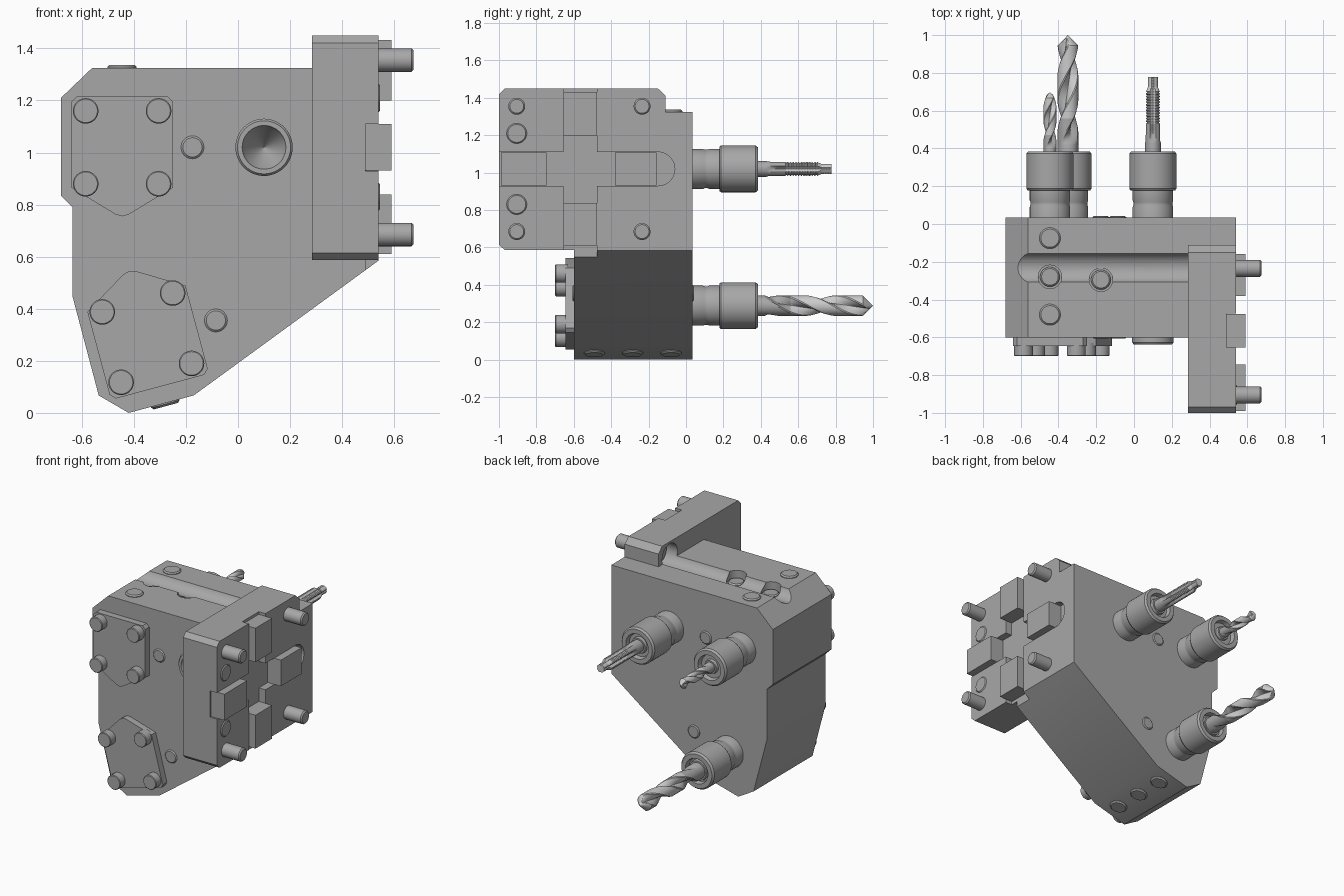
import bpy, bmesh
from math import sin, cos, pi, radians
from mathutils import Vector

if "Cube" in bpy.data.objects:
    bpy.data.objects.remove(bpy.data.objects["Cube"])


def material(name, v):
    m = bpy.data.materials.new(name)
    m.diffuse_color = (v, v, v, 1)
    m.use_nodes = True
    m.node_tree.nodes["Principled BSDF"].inputs["Base Color"].default_value = m.diffuse_color
    return m


DARK, BRIGHT = material("dark_steel", 0.39), material("bright_steel", 0.85)


def finish(name, bm):
    bmesh.ops.remove_doubles(bm, verts=bm.verts, dist=1e-5)
    bmesh.ops.recalc_face_normals(bm, faces=bm.faces)
    mesh = bpy.data.meshes.new(name)
    bm.to_mesh(mesh)
    bm.free()
    mesh.materials.append(DARK)
    ob = bpy.data.objects.new(name, mesh)
    bpy.context.collection.objects.link(ob)
    return ob


def prism(name, pts, axis, a, b):
    """Extrude a 2D outline along x (outline in y,z) or y (outline in x,z)."""
    bm = bmesh.new()
    place = (lambda p, d: (d, p[0], p[1])) if axis == 'x' else (lambda p, d: (p[0], d, p[1]))
    lo = [bm.verts.new(place(p, a)) for p in pts]
    hi = [bm.verts.new(place(p, b)) for p in pts]
    bm.faces.new(lo)
    bm.faces.new(hi)
    for i in range(len(pts)):
        j = (i + 1) % len(pts)
        bm.faces.new((lo[i], lo[j], hi[j], hi[i]))
    return finish(name, bm)


def box(name, x, y, z):
    return prism(name, [(y[0], z[0]), (y[1], z[0]), (y[1], z[1]), (y[0], z[1])], 'x', *x)


def skin(name, rings):
    """Bridge rings of points and cap both ends."""
    bm = bmesh.new()
    vs = [[bm.verts.new(p) for p in r] for r in rings]
    n = len(vs[0])
    for a, b in zip(vs, vs[1:]):
        for i in range(n):
            bm.faces.new((a[i], a[(i + 1) % n], b[(i + 1) % n], b[i]))
    bm.faces.new(vs[0])
    bm.faces.new(vs[-1])
    return finish(name, bm)


def lathe(name, profile, origin, direction, seg=48):
    """Revolve (radius, distance) pairs about a direction."""
    q = Vector(direction).to_track_quat('Z', 'Y')
    o = Vector(origin)
    return skin(name, [[o + q @ Vector((max(r, 2e-4) * cos(2 * pi * i / seg),
                                        max(r, 2e-4) * sin(2 * pi * i / seg), d))
                        for i in range(seg)] for r, d in profile])


def pin(name, r, a, b, origin, direction, c=0.008):
    return lathe(name, [(r, a), (r, b - c), (r - c, b)], origin, direction)


def rod(r, a, b, origin, direction):
    return lathe("cutter", [(r, a), (r, b)], origin, direction)


def boolean(ob, other, op='DIFFERENCE'):
    m = ob.modifiers.new("bool", 'BOOLEAN')
    m.operation, m.object, m.solver = op, other, 'EXACT'
    bpy.context.view_layer.objects.active = ob
    bpy.ops.object.modifier_apply(modifier=m.name)
    bpy.data.objects.remove(other)


X, Y, Z = (1, 0, 0), (0, 1, 0), (0, 0, 1)
FRONT = (0, -1, 0)

# Main housing with the mounting plate merged in
body = prism("housing", [(-0.56, 1.325), (0.54, 1.325), (0.54, 0.585), (-0.17, 0.067),
                         (-0.42, 0), (-0.535, 0.067), (-0.635, 0.445), (-0.635, 0.79),
                         (-0.68, 0.835), (-0.68, 1.21)], 'y', -0.6, 0.035)
plate = prism("plate", [(-1, 0.615), (-0.97, 0.587), (-0.11, 0.587), (-0.11, 1.412),
                        (-0.15, 1.45), (-0.97, 1.45), (-1, 1.42)], 'x', 0.285, 0.54)
boolean(body, plate, 'UNION')

# Cross-shaped key slots in the mounting face
boolean(body, box("cutter", (0.49, 0.7), (-0.655, -0.475), (0.4, 1.6)))
boolean(body, box("cutter", (0.49, 0.7), (-1.1, -0.15), (0.93, 1.11)))
boolean(body, rod(0.09, 0.49, 0.7, (0, -0.15, 1.02), X))

# Tool access groove on top, running into a counterbore in the plate
boolean(body, rod(0.082, -0.8, 0.42, (0, -0.232, 1.355), X))
# Spot faces in the groove and the front coolant bore
for x, y in ((-0.445, -0.28), (-0.175, -0.295)):
    boolean(body, rod(0.062, 1.265, 1.5, (x, y, 0), Z))
    pin("groove_plug", 0.052, 1.25, 1.282, (x, y, 0), Z)
boolean(body, rod(0.1, 0.5, 0.7, (0.1, 0, 1.02), FRONT))
for z in (0.83, 1.21):
    pin("face_plug", 0.058, 0.5, 0.546, (0, -0.905, z), X, 0.01)

# Locating keys
for z in ((0.61, 0.838), (1.2, 1.432)):
    box("vertical_key", (0.485, 0.59), (-0.654, -0.476), z)
for y in ((-0.99, -0.745), (-0.38, -0.158)):
    box("horizontal_key", (0.485, 0.59), y, (0.931, 1.109))

# Mounting bolts
for y in (-0.905, -0.235):
    for z in (0.685, 1.355):
        pin("mounting_bolt", 0.045, 0.4, 0.675, (0, y, z), X)
pin("mounting_bolt_head", 0.068, 0.36, 0.43, (0, -0.235, 1.355), X)

# Cover plates with screws: upright, and turned for the lower station
half = [(0.175, 0.195), (0.195, 0.175), (0.195, -0.155), (0.025, -0.258), (0, -0.265)]
outline = half + [(-x, z) for x, z in half[-2::-1]]
for cx, cz, turn in ((-0.445, 1.02, 0), (-0.35, 0.289, radians(195))):
    def spin(p):
        return (cx + p[0] * cos(turn) - p[1] * sin(turn),
                cz + p[0] * sin(turn) + p[1] * cos(turn))
    prism("cover_plate", [spin(p) for p in outline], 'y', -0.645, -0.59)
    for sx in (-0.14, 0.14):
        for sz in (-0.14, 0.14):
            x, z = spin((sx, sz))
            pin("cover_screw", 0.049, 0.63, 0.7, (x, 0, z), FRONT, 0.004)

# Coolant plugs on the top and on the sloped underside
for y in (-0.48, -0.075):
    pin("top_plug", 0.056, -0.03, 0.012, (-0.445, y, 1.325), Z)
for y in (-0.49, -0.285, -0.08):
    pin("underside_plug", 0.056, -0.03, 0.012, (-0.28, y, 0.0375), (0.2588, 0, -0.966))

# Dowels passing through the housing
for x, z in ((-0.175, 1.02), (-0.085, 0.355)):
    lathe("dowel", [(0.037, -0.607), (0.044, -0.601), (0.044, 0.036), (0.037, 0.042)],
          (x, 0, z), Y)

# Front collar with conical recess
lathe("coolant_collar", [(0.098, 0.5), (0.098, 0.6), (0.11, 0.6), (0.11, 0.627), (0.102, 0.637),
                         (0.084, 0.637), (0.077, 0.62), (0, 0.52)], (0.1, 0, 1.02), FRONT)


# Cutting tools: dark shank, bright flutes, optionally twisted and threaded
def cutting_tool(name, x, z, r, y_flute, y_end, flutes, web, lead, tip, bright, thread=False):
    steps, seg = 96, 48
    rings = []
    for k in range(-1, steps + 1):
        y = 0.3 if k < 0 else y_flute + (y_end - y_flute) * k / steps
        run = max(0, y - y_flute)
        depth = min(1, run / (1.5 * r))
        crest = r
        if thread and run > 0.1:
            crest = r * (1 - 0.13 * (k % 4 in (1, 2)))
        limit = max(0.65 * r if thread else 3e-4, (y_end - y) / tip * r)
        ring = []
        for i in range(seg):
            a = 2 * pi * i / seg
            s = 0.5 + 0.5 * cos(flutes * a)
            f = min(1, (1 - s) * 1.9)
            rad = min(crest * (1 - depth * (1 - web) * (1 - f) ** 0.8), limit)
            t = a + (2 * pi * run / lead if lead else 0)
            ring.append((x + rad * sin(t), y, z + rad * cos(t)))
        rings.append(ring)
    ob = skin(name, rings)
    ob.data.materials.append(BRIGHT)
    for p in ob.data.polygons:
        p.material_index = int(p.center.y > bright)


cutting_tool("thread_tap", 0.1, 1.02, 0.042, 0.43, 0.778, 4, 0.55, 0, 0.08, 0.53, True)
cutting_tool("small_drill", -0.445, 1.02, 0.034, 0.4, 0.698, 2, 0.28, 0.36, 0.03, 0.47)
cutting_tool("large_drill", -0.35, 0.289, 0.055, 0.42, 1.0, 2, 0.28, 0.6, 0.055, 0.56)

# Collet holders behind each tool
for x, z, r in ((0.1, 1.02, 0.042), (-0.445, 1.02, 0.034), (-0.35, 0.289, 0.055)):
    lathe("collet_holder", [(0.107, 0), (0.107, 0.09), (0.103, 0.1), (0.103, 0.115),
                            (0.107, 0.125), (0.107, 0.178), (0.118, 0.178), (0.125, 0.187),
                            (0.125, 0.372), (0.115, 0.385), (0.085, 0.385), (0.078, 0.355),
                            (r + 0.014, 0.355), (r + 0.01, 0.375), (r, 0.375), (r, 0.32)],
          (x, 0, z), Y)

# Smooth round surfaces, keep edges sharp
bpy.ops.object.select_all(action='SELECT')
bpy.context.view_layer.objects.active = body
bpy.ops.object.shade_smooth_by_angle(angle=radians(30))
